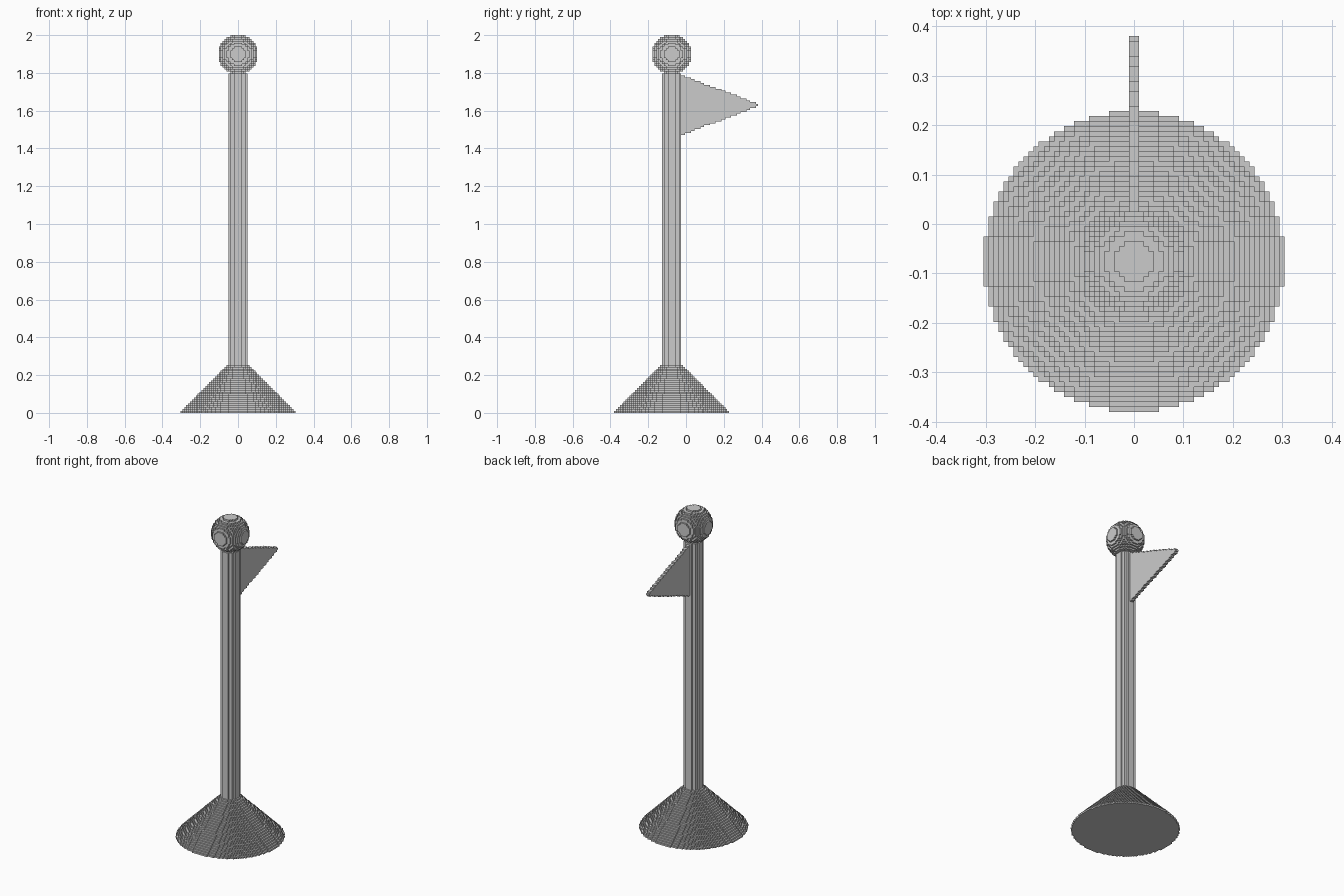
import bpy
from math import ceil

if "Cube" in bpy.data.objects:
    bpy.data.objects.remove(bpy.data.objects["Cube"])

LAYERS = 197
V = 2.0 / LAYERS          # edge length of one block
Y_SHIFT = -7.5            # pole axis offset, in blocks


def disc(radius, k):
    """Blocks of layer k whose centres lie within radius of the pole axis."""
    r = ceil(radius)
    return {(i, j, k) for i in range(-r, r) for j in range(-r, r)
            if (i + .5) ** 2 + (j + .5) ** 2 <= radius ** 2}


parts = {}

# Conical foot, one block narrower on each layer
parts["base"] = set().union(*(disc(30 - k, k) for k in range(26)))

# Straight round pole
parts["pole"] = set().union(*(disc(5, k) for k in range(26, 177)))

# Ball on top
BALL_R, BALL_Z = 10.3, 187
parts["ball"] = set().union(*(
    disc((BALL_R ** 2 - (k + .5 - BALL_Z) ** 2) ** .5, k)
    for k in range(177, LAYERS)))

# Triangular pennant, two blocks thick
parts["pennant"] = {
    (i, 5 + d, 160 + h)
    for i in (-1, 0) for d in range(40)
    for half in [round(15 * (1 - d / 40))]
    for h in range(-half, half + 1)}

filled = set().union(*parts.values())

# Outward direction and the four corners of each block side
SIDES = {
    (1, 0, 0): ((1, 0, 0), (1, 1, 0), (1, 1, 1), (1, 0, 1)),
    (-1, 0, 0): ((0, 0, 0), (0, 0, 1), (0, 1, 1), (0, 1, 0)),
    (0, 1, 0): ((0, 1, 0), (0, 1, 1), (1, 1, 1), (1, 1, 0)),
    (0, -1, 0): ((0, 0, 0), (1, 0, 0), (1, 0, 1), (0, 0, 1)),
    (0, 0, 1): ((0, 0, 1), (1, 0, 1), (1, 1, 1), (0, 1, 1)),
    (0, 0, -1): ((0, 0, 0), (0, 1, 0), (1, 1, 0), (1, 0, 0)),
}


def build(name, cells):
    """Make an object from the block sides that are open to the air."""
    index, faces = {}, []
    for x, y, z in sorted(cells):
        for (dx, dy, dz), corners in SIDES.items():
            if (x + dx, y + dy, z + dz) in filled:
                continue
            faces.append([index.setdefault((x + a, y + b, z + c), len(index))
                          for a, b, c in corners])
    mesh = bpy.data.meshes.new(name)
    mesh.from_pydata([(x * V, (y + Y_SHIFT) * V, z * V) for x, y, z in index],
                     [], faces)
    mesh.update()
    bpy.context.collection.objects.link(bpy.data.objects.new(name, mesh))


for name, cells in parts.items():
    build(name, cells)
